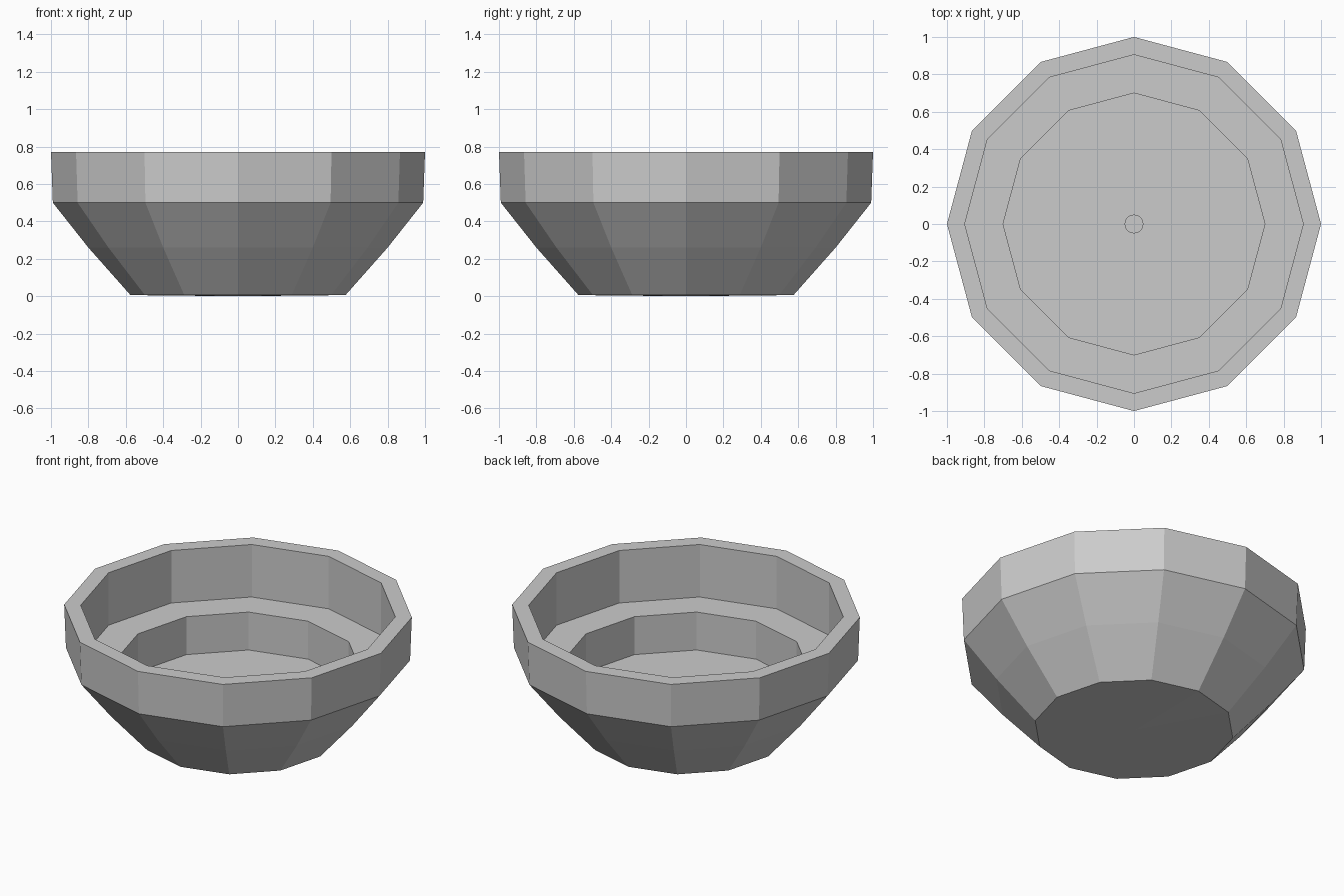
import bpy, bmesh
from math import cos, sin, tau

if "Cube" in bpy.data.objects:
    bpy.data.objects.remove(bpy.data.objects["Cube"])


def lathe(name, profile, sides):
    """Revolve (radius, z) points around z; radius 0 makes a pole."""
    bm = bmesh.new()
    rings = []
    for r, z in profile:
        if r == 0:
            rings.append([bm.verts.new((0, 0, z))] * sides)
        else:
            rings.append([bm.verts.new((r * cos(tau * i / sides), r * sin(tau * i / sides), z))
                          for i in range(sides)])
    for a, b in zip(rings, rings[1:]):
        for i in range(sides):
            j = (i + 1) % sides
            quad = dict.fromkeys((a[i], a[j], b[j], b[i]))
            bm.faces.new(list(quad))
    bmesh.ops.recalc_face_normals(bm, faces=bm.faces)
    mesh = bpy.data.meshes.new(name)
    bm.to_mesh(mesh)
    bm.free()
    obj = bpy.data.objects.new(name, mesh)
    bpy.context.collection.objects.link(obj)
    return obj


# Twelve-sided bowl: slightly convex base, faceted outside, stepped inside
lathe("bowl", [
    (0, 0), (0.575, 0.006), (0.80, 0.26), (0.99, 0.50), (1.0, 0.772),
    (0.905, 0.772), (0.905, 0.44), (0.70, 0.44), (0.70, 0.20), (0, 0.20),
], 12)

# Small round stud in the middle of the floor
lathe("floor_stud", [(0, 0.18), (0.05, 0.18), (0.05, 0.215), (0, 0.215)], 32)
